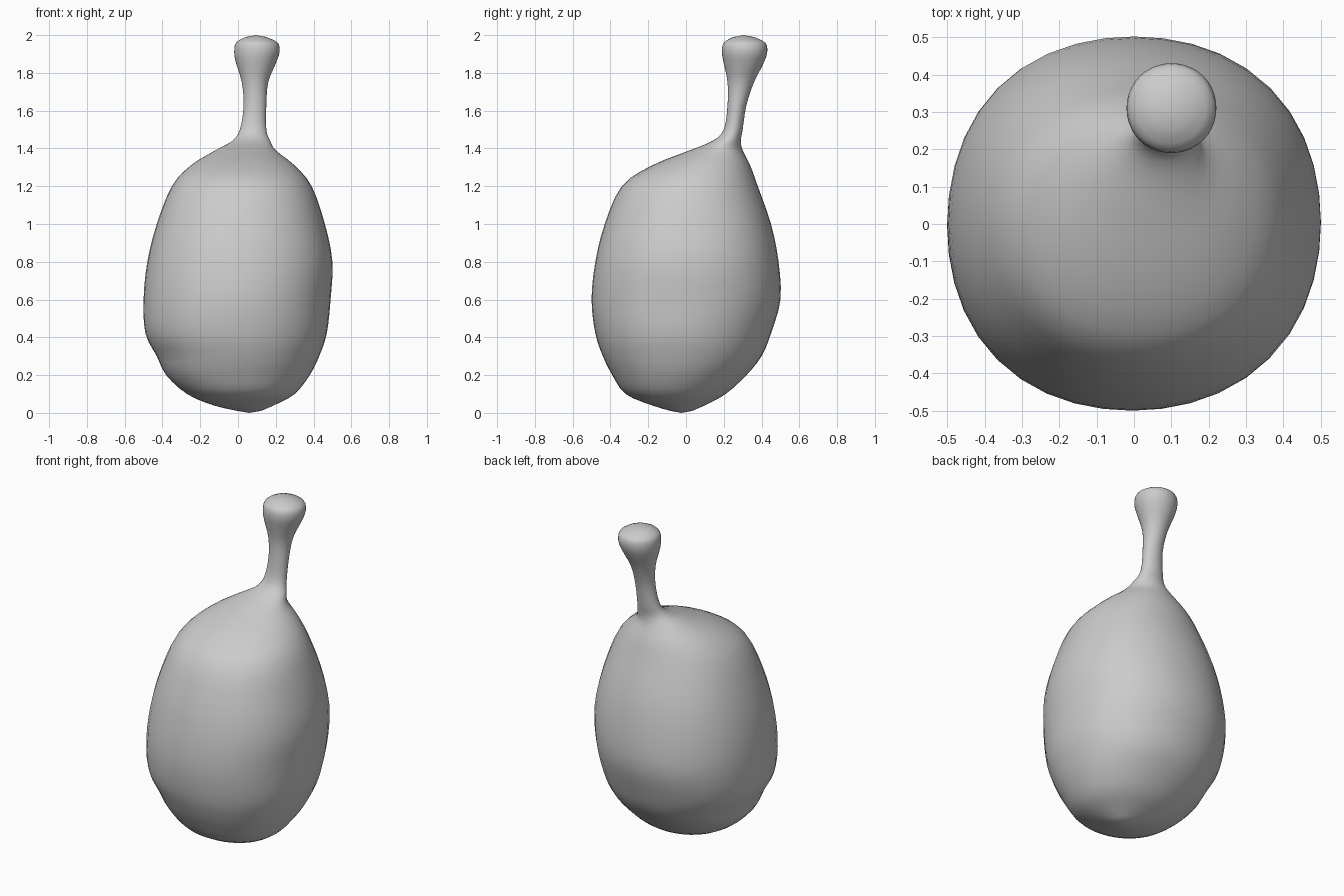
import bpy
import bmesh
import math
from mathutils import Vector

cube = bpy.data.objects.get("Cube")
if cube:
    bpy.data.objects.remove(cube, do_unlink=True)

SEGMENTS = 40
STEPS = 3

# Cross-sections in hundredths: height, left/right extent, front/back extent
SECTIONS = [
    (1, 0, 12, -8, 3),
    (4, -13, 19, -18, 10),
    (10, -27, 30, -32, 21),
    (20, -38, 38, -39, 32),
    (30, -43, 43, -44, 40),
    (42, -49, 47, -48, 45),
    (60, -50, 49, -50, 50),
    (80, -48, 50, -48, 49),
    (100, -43, 46, -43, 45),
    (120, -35, 39, -34, 38),
    (131, -25, 30, -18, 34),
    (139, -12, 20, 2, 30),
    (144, -3, 17, 14, 29),
    (150, 1, 15, 20, 30),
    (163, 3, 15, 22, 32),
    (175, 2, 16, 22, 36),
    (185, -1, 20, 20, 41),
    (191, -2, 22, 19, 43),
    (196, -1, 21, 20, 42),
    (199, 4, 15, 25, 36),
]


def smooth_sections(rows):
    """Blend the cross-sections with a Catmull-Rom spline."""
    rows = [Vector(r) / 100 for r in rows]
    last = len(rows) - 1
    result = []
    for i in range(last):
        p, a, b, n = rows[max(i - 1, 0)], rows[i], rows[i + 1], rows[min(i + 2, last)]
        for s in range(STEPS):
            t = s / STEPS
            result.append(a + (b - p) * t / 2
                          + (2 * p - 5 * a + 4 * b - n) * t * t / 2
                          + (3 * a - p - 3 * b + n) * t ** 3 / 2)
    return result + [rows[last]]


def add_ring(bm, section):
    z, left, right, front, back = section
    ring = []
    for k in range(SEGMENTS):
        angle = math.tau * k / SEGMENTS
        # Wide sections are very slightly squared
        bulge = 1 + 0.03 * (right - left) * math.sin(2 * angle) ** 2
        ring.append(bm.verts.new((
            (left + right) / 2 + (right - left) / 2 * bulge * math.cos(angle),
            (front + back) / 2 + (back - front) / 2 * bulge * math.sin(angle),
            z)))
    return ring


def close_end(bm, ring, z):
    """Close a ring with a fan to its centre."""
    centre = sum((v.co for v in ring), Vector()) / len(ring)
    tip = bm.verts.new((centre.x, centre.y, z))
    for k in range(SEGMENTS):
        bm.faces.new((ring[k], ring[(k + 1) % SEGMENTS], tip))


# Bulb body drawn out into an off-centre stem with a rounded knob
bm = bmesh.new()
rings = [add_ring(bm, s) for s in smooth_sections(SECTIONS)]
for low, high in zip(rings, rings[1:]):
    for k in range(SEGMENTS):
        j = (k + 1) % SEGMENTS
        bm.faces.new((low[k], low[j], high[j], high[k]))
close_end(bm, rings[0], 0)
close_end(bm, rings[-1], 2)
bmesh.ops.recalc_face_normals(bm, faces=bm.faces[:])
for face in bm.faces:
    face.smooth = True

mesh = bpy.data.meshes.new("bulb_with_stem")
bm.to_mesh(mesh)
bm.free()
bulb = bpy.data.objects.new("bulb_with_stem", mesh)
bpy.context.collection.objects.link(bulb)

# Plain grey surface
grey = bpy.data.materials.new("plain_grey")
grey.use_nodes = True
colour = (0.6, 0.6, 0.6, 1)
grey.diffuse_color = colour
grey.node_tree.nodes["Principled BSDF"].inputs["Base Color"].default_value = colour
mesh.materials.append(grey)
